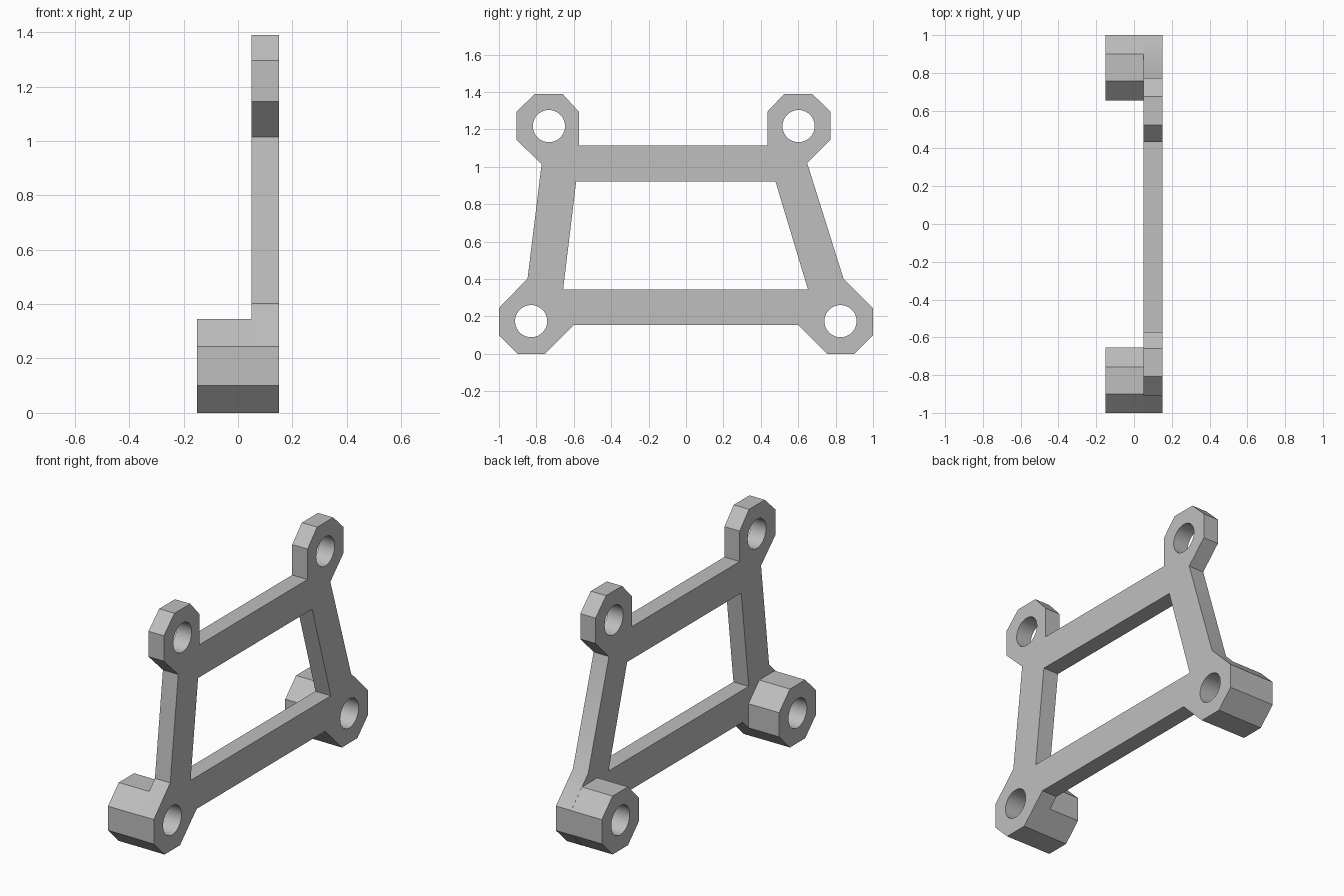
import bpy
import math

cube = bpy.data.objects.get("Cube")
if cube:
    bpy.data.objects.remove(cube)

BACK, FACE, BOSS_END = 0.05, 0.15, -0.15
HOLE_R = 0.086

grey = bpy.data.materials.new("light grey")
grey.use_nodes = True
colour = (0.52, 0.52, 0.52, 1)
grey.diffuse_color = colour
grey.node_tree.nodes["Principled BSDF"].inputs["Base Color"].default_value = colour


def prism(name, outline, x0, x1):
    """Solid made by extruding a (y, z) outline from x0 to x1."""
    n = len(outline)
    verts = [(x, y, z) for x in (x0, x1) for y, z in outline]
    faces = [tuple(reversed(range(n))), tuple(range(n, 2 * n))]
    faces += [(i, (i + 1) % n, n + (i + 1) % n, n + i) for i in range(n)]
    mesh = bpy.data.meshes.new(name)
    mesh.from_pydata(verts, [], faces)
    mesh.materials.append(grey)
    obj = bpy.data.objects.new(name, mesh)
    bpy.context.collection.objects.link(obj)
    return obj


def ring(y, z, radius, sides, turn=0.0):
    step = 2 * math.pi / sides
    return [(y + radius * math.cos(step * (i + turn)),
             z + radius * math.sin(step * (i + turn))) for i in range(sides)]


def combine(target, tool, operation):
    bpy.context.view_layer.objects.active = target
    mod = target.modifiers.new(operation, "BOOLEAN")
    mod.operation, mod.solver, mod.object = operation, "EXACT", tool
    bpy.ops.object.modifier_apply(modifier=mod.name)
    bpy.data.objects.remove(tool)


# Flat frame outline, counter-clockwise from the lower edge
outline = [
    (-0.6, 0.155), (0.6, 0.155),
    (0.755, 0), (0.9, 0), (1, 0.1), (1, 0.245), (0.842, 0.403),
    (0.648, 1.02), (0.773, 1.145), (0.773, 1.295), (0.675, 1.39),
    (0.525, 1.39), (0.435, 1.295), (0.435, 1.115),
    (-0.573, 1.115), (-0.573, 1.295), (-0.66, 1.39),
    (-0.807, 1.39), (-0.907, 1.295), (-0.907, 1.145), (-0.772, 1.015),
    (-0.847, 0.403), (-1, 0.245), (-1, 0.1), (-0.9, 0), (-0.755, 0),
]
frame = prism("mounting_frame", outline, BACK, FACE)

# Central opening
opening = [(-0.657, 0.345), (0.652, 0.345), (0.478, 0.923), (-0.587, 0.923)]
combine(frame, prism("opening_cutter", opening, -1, 1), "DIFFERENCE")

# Octagonal standoffs behind the lower corners
apothem = 0.1725
for side in (-1, 1):
    octagon = ring(side * (1 - apothem), apothem,
                   apothem / math.cos(math.pi / 8), 8, 0.5)
    combine(frame, prism("standoff", octagon, BOSS_END, BACK), "UNION")

# Screw holes through all four corners
for y, z in [(-0.828, 0.175), (0.826, 0.175), (-0.733, 1.218), (0.602, 1.218)]:
    combine(frame, prism("hole_cutter", ring(y, z, HOLE_R, 40), -1, 1), "DIFFERENCE")

bpy.ops.object.select_all(action="DESELECT")
frame.select_set(True)
bpy.context.view_layer.objects.active = frame
bpy.ops.object.shade_smooth_by_angle(angle=math.radians(30))
